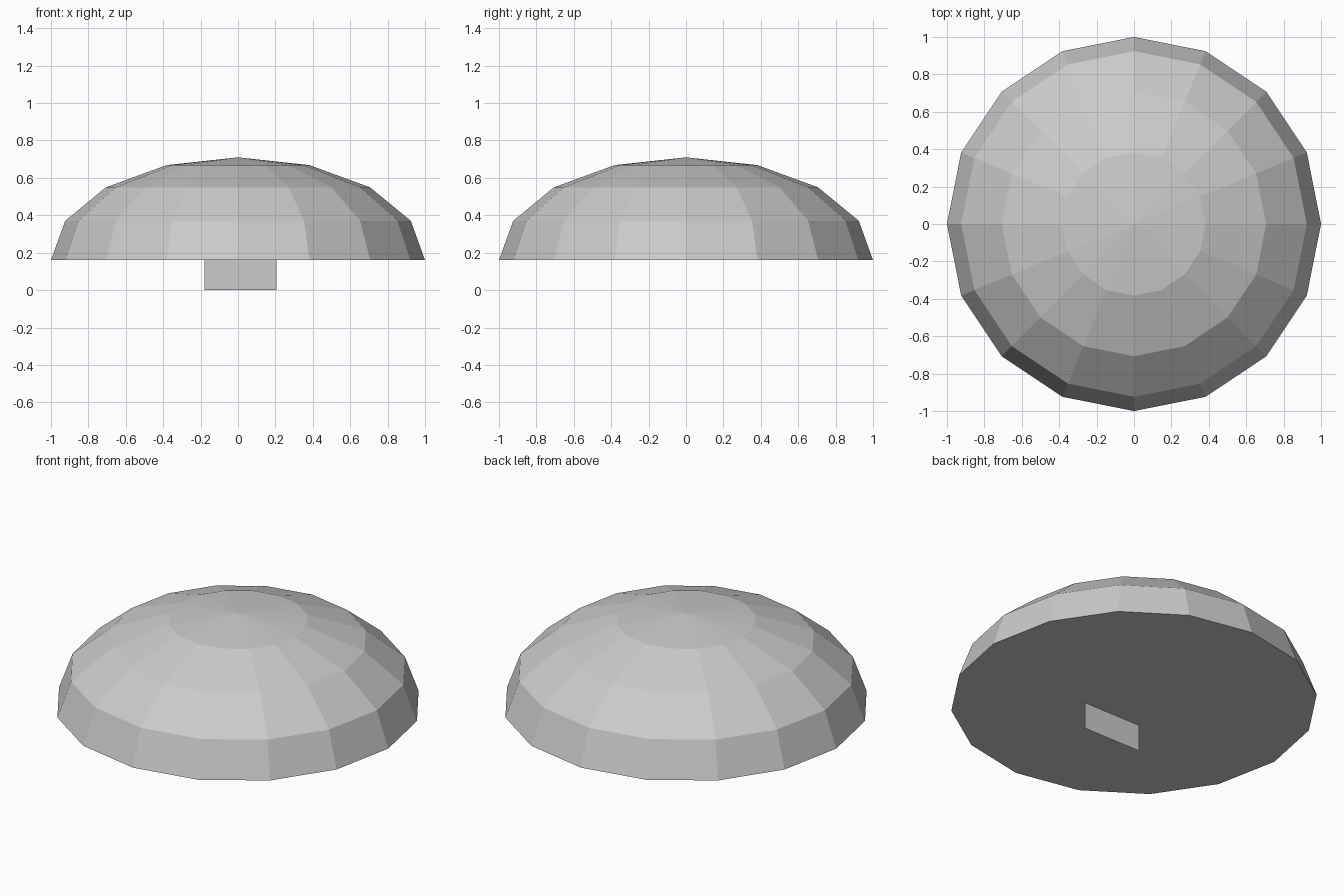
import bpy, bmesh
from mathutils import Matrix

if "Cube" in bpy.data.objects:
    bpy.data.objects.remove(bpy.data.objects["Cube"])

grey = bpy.data.materials.new("light grey")
grey.diffuse_color = (0.6, 0.6, 0.6, 1)
grey.use_nodes = True
grey.node_tree.nodes["Principled BSDF"].inputs["Base Color"].default_value = grey.diffuse_color


def make_object(name, bm):
    mesh = bpy.data.meshes.new(name)
    bm.to_mesh(mesh)
    bm.free()
    mesh.materials.append(grey)
    obj = bpy.data.objects.new(name, mesh)
    bpy.context.collection.objects.link(obj)
    return obj


# Dome: upper half of a squashed low-poly sphere, closed underneath
bm = bmesh.new()
bmesh.ops.create_uvsphere(bm, u_segments=16, v_segments=8, radius=1)
lower = [v for v in bm.verts if v.co.z < -0.01]
bmesh.ops.delete(bm, geom=lower, context='VERTS')
rim = [e for e in bm.edges if e.is_boundary]
bmesh.ops.contextual_create(bm, geom=rim)
bmesh.ops.scale(bm, vec=(1, 1, 0.55), verts=bm.verts)
bmesh.ops.translate(bm, vec=(0, 0, 0.16), verts=bm.verts)
bmesh.ops.recalc_face_normals(bm, faces=bm.faces)
make_object("dome", bm)

# Tab: single upright sheet hanging below the dome, facing the front
bm = bmesh.new()
corners = [(-0.18, 0), (0.205, 0), (0.205, 0.16), (-0.18, 0.16)]
bm.faces.new([bm.verts.new((x, -0.172, z)) for x, z in corners])
make_object("tab", bm)
